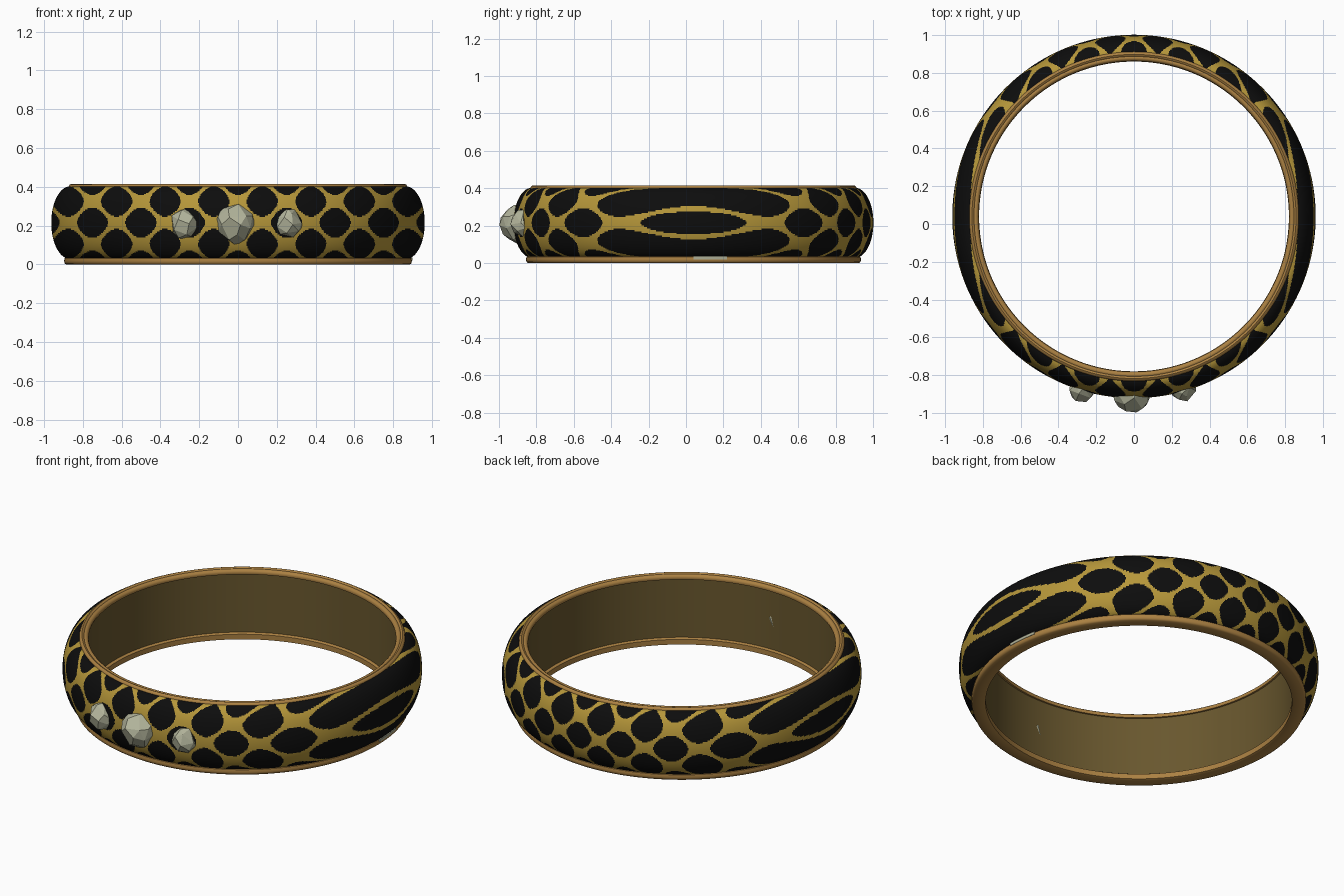
import bpy, bmesh, math, random
from mathutils import Vector

if "Cube" in bpy.data.objects:
    bpy.data.objects.remove(bpy.data.objects["Cube"])

CY = 0.04          # ring centre in y
MID = 0.215        # middle height of the band


def material(name, rgb):
    m = bpy.data.materials.new(name)
    m.diffuse_color = (*rgb, 1)
    m.use_nodes = True
    m.node_tree.nodes["Principled BSDF"].inputs["Base Color"].default_value = m.diffuse_color
    return m


gold = material("gold", (0.47, 0.31, 0.042))
black = material("black enamel", (0.004, 0.004, 0.004))
bronze = material("bronze trim", (0.41, 0.22, 0.055))
lining = material("dark lining", (0.14, 0.095, 0.027))
stone = material("pale stone", (0.45, 0.46, 0.33))


def finish(name, bm, mats, smooth=None):
    me = bpy.data.meshes.new(name)
    bm.to_mesh(me)
    bm.free()
    ob = bpy.data.objects.new(name, me)
    bpy.context.collection.objects.link(ob)
    for m in mats:
        me.materials.append(m)
    if smooth:
        bpy.ops.object.select_all(action='DESELECT')
        ob.select_set(True)
        bpy.context.view_layer.objects.active = ob
        bpy.ops.object.shade_smooth_by_angle(angle=math.radians(smooth))
    return ob


def revolve(name, profile, mats, n=160, closed=False, rule=None, arc=None):
    """Spin an (r, z) profile round the ring axis; an upward profile faces out."""
    bm = bmesh.new()
    a0, a1 = arc or (0, 2 * math.pi)
    cols = n + 1 if arc else n
    grid = []
    for i in range(cols):
        a = a0 + (a1 - a0) * i / n
        c, s = math.cos(a), math.sin(a)
        grid.append([bm.verts.new((r * c, CY + r * s, z)) for r, z in profile])
    k = len(profile)
    for i in range(n):
        p, q = grid[i], grid[(i + 1) % cols]
        for j in range(k if closed else k - 1):
            t = (j + 1) % k
            f = bm.faces.new((p[j], q[j], q[t], p[t]))
            if rule:
                f.material_index = rule(f.calc_center_median())
    if arc and closed:
        bm.faces.new(grid[0])
        bm.faces.new(grid[-1][::-1])
    return finish(name, bm, mats, 40)


# Patterned band: staggered rounded cells projected along y
DX, DZ = 0.25, 0.22


def in_cell(p):
    for ox, oz in ((0, 0), (DX / 2, DZ / 2)):
        u = (p.x - ox + DX / 2) % DX - DX / 2
        v = (p.z - MID - oz + DZ / 2) % DZ - DZ / 2
        if (abs(u) / 0.081) ** 1.65 + (abs(v) / 0.078) ** 1.65 < 1:
            return 1
    return 0


STEPS = 76
band = []
for j in range(STEPS + 1):
    a = math.pi * (j / STEPS - 0.5)
    band.append((0.865 + 0.097 * math.cos(a), MID + 0.187 * math.sin(a)))
revolve("patterned_band", band, [gold, black], n=1200, rule=in_cell)

# Plain inner lining
revolve("inner_lining", [(0.835, 0.40), (0.835, 0.02)], [lining])

# Rounded trim rings, with a small inner step
revolve("bottom_trim", [(0.82, 0.004), (0.83, 0), (0.885, 0), (0.893, 0.006), (0.896, 0.018),
                        (0.893, 0.032), (0.885, 0.038), (0.86, 0.04), (0.83, 0.04),
                        (0.82, 0.034)], [bronze], closed=True)
revolve("top_trim", [(0.825, 0.385), (0.865, 0.385), (0.871, 0.392), (0.872, 0.402),
                     (0.867, 0.411), (0.858, 0.415), (0.851, 0.412), (0.847, 0.408),
                     (0.842, 0.411), (0.834, 0.411), (0.826, 0.405), (0.822, 0.395)],
        [bronze], closed=True)

# Small pale plate on the right of the bottom trim
revolve("side_plate", [(0.885, 0.02), (0.898, 0.02), (0.899, 0.034), (0.89, 0.043),
                       (0.875, 0.044)], [stone], n=10, closed=True, arc=(0.0, 0.2))


# Rough-cut stones on the front
def rough_stone(name, loc, size, seed, count):
    rnd = random.Random(seed)
    bm = bmesh.new()
    for i in range(count):
        z = 1 - 2 * (i + 0.5) / count
        a = i * 2.39996 + rnd.uniform(-0.3, 0.3)
        r = math.sqrt(1 - z * z)
        d = Vector((r * math.cos(a), -z, r * math.sin(a))) * rnd.uniform(0.95, 1.06)
        bm.verts.new([d[k] * size[k] + loc[k] for k in range(3)])
    res = bmesh.ops.convex_hull(bm, input=bm.verts[:])
    bmesh.ops.delete(bm, geom=list({g for g in res["geom_interior"]
                                    if isinstance(g, bmesh.types.BMVert)}), context='VERTS')
    bmesh.ops.dissolve_limit(bm, angle_limit=math.radians(14), verts=bm.verts[:],
                             edges=bm.edges[:])
    bmesh.ops.recalc_face_normals(bm, faces=bm.faces[:])
    finish(name, bm, [stone])


rough_stone("centre_stone", (-0.013, -0.895, 0.208), (0.102, 0.105, 0.105), 3, 30)
rough_stone("left_stone", (-0.275, -0.868, 0.208), (0.074, 0.076, 0.083), 5, 22)
rough_stone("right_stone", (0.26, -0.868, 0.21), (0.072, 0.07, 0.078), 8, 22)
